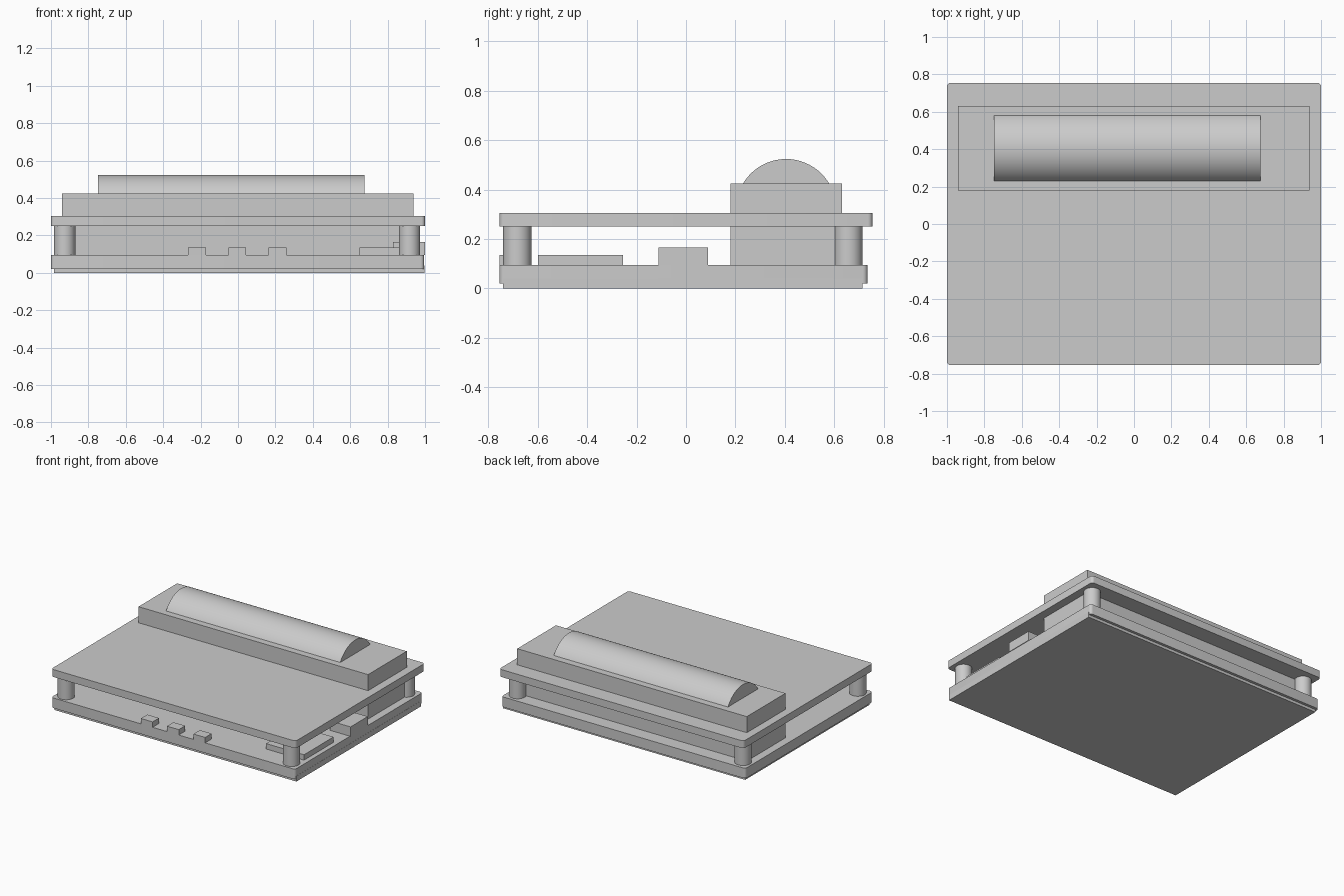
import bpy
import bmesh
from math import pi
from mathutils import Matrix, Vector

cube = bpy.data.objects.get("Cube")
if cube:
    bpy.data.objects.remove(cube, do_unlink=True)

grey = bpy.data.materials.new("plain grey")
grey.use_nodes = True
COLOUR = (0.6, 0.6, 0.6, 1)
grey.diffuse_color = COLOUR
grey.node_tree.nodes["Principled BSDF"].inputs["Base Color"].default_value = COLOUR


def finish(name, bm, smooth=False):
    mesh = bpy.data.meshes.new(name)
    bm.to_mesh(mesh)
    bm.free()
    mesh.materials.append(grey)
    obj = bpy.data.objects.new(name, mesh)
    bpy.context.collection.objects.link(obj)
    if smooth:
        bpy.ops.object.select_all(action="DESELECT")
        obj.select_set(True)
        bpy.context.view_layer.objects.active = obj
        bpy.ops.object.shade_smooth_by_angle()
    return obj


def box(name, x, y, z, corner=0):
    """Box from (min, max) ranges, with optional rounded upright edges."""
    lo, hi = (Vector(p) for p in zip(x, y, z))
    bm = bmesh.new()
    place = Matrix.Translation((lo + hi) / 2) @ Matrix.Diagonal((*(hi - lo), 1))
    bmesh.ops.create_cube(bm, size=1, matrix=place)
    if corner:
        upright = [e for e in bm.edges
                   if abs(e.verts[0].co.z - e.verts[1].co.z) > 0.001]
        bmesh.ops.bevel(bm, geom=upright, offset=corner, segments=5,
                        profile=0.5, affect="EDGES")
    return finish(name, bm, corner > 0)


def cylinder(name, centre, radius, length, turn=Matrix()):
    bm = bmesh.new()
    bmesh.ops.create_cone(bm, cap_ends=True, segments=64, radius1=radius,
                          radius2=radius, depth=length,
                          matrix=Matrix.Translation(centre) @ turn)
    return finish(name, bm, True)


# Stacked plates
BOARD_TOP, LID_BOTTOM = 0.095, 0.25
box("base_pad", (-0.985, 0.996), (-0.74, 0.715), (0, 0.04))
box("lower_board", (-1, 0.995), (-0.755, 0.735), (0.02, BOARD_TOP), 0.02)
box("top_plate", (-1, 1), (-0.755, 0.755), (LID_BOTTOM, 0.305), 0.02)

# Corner standoffs
for side, x in (("right", -0.927), ("left", 0.917)):
    for end, y in (("front", -0.683), ("back", 0.657)):
        cylinder(f"{end}_{side}_standoff", (x, y, (BOARD_TOP + LID_BOTTOM) / 2),
                 0.057, LID_BOTTOM - BOARD_TOP)

# Battery holder passing through the top plate, with the cell lying in it
box("battery_holder", (-0.94, 0.938), (0.18, 0.632), (BOARD_TOP, 0.424))
cylinder("battery_cell", (-0.037, 0.405, 0.321), 0.203, 1.425,
         Matrix.Rotation(pi / 2, 4, "Y"))

# Small parts on the lower board
for i, x in enumerate((-0.218, -0.004, 0.212)):
    box(f"button_{i + 1}", (x - 0.048, x + 0.048), (-0.755, -0.68), (BOARD_TOP, 0.135))
box("card_slot", (0.65, 0.96), (-0.6, -0.255), (BOARD_TOP, 0.135))
box("side_connector", (0.83, 0.999), (-0.112, 0.09), (BOARD_TOP, 0.165))
